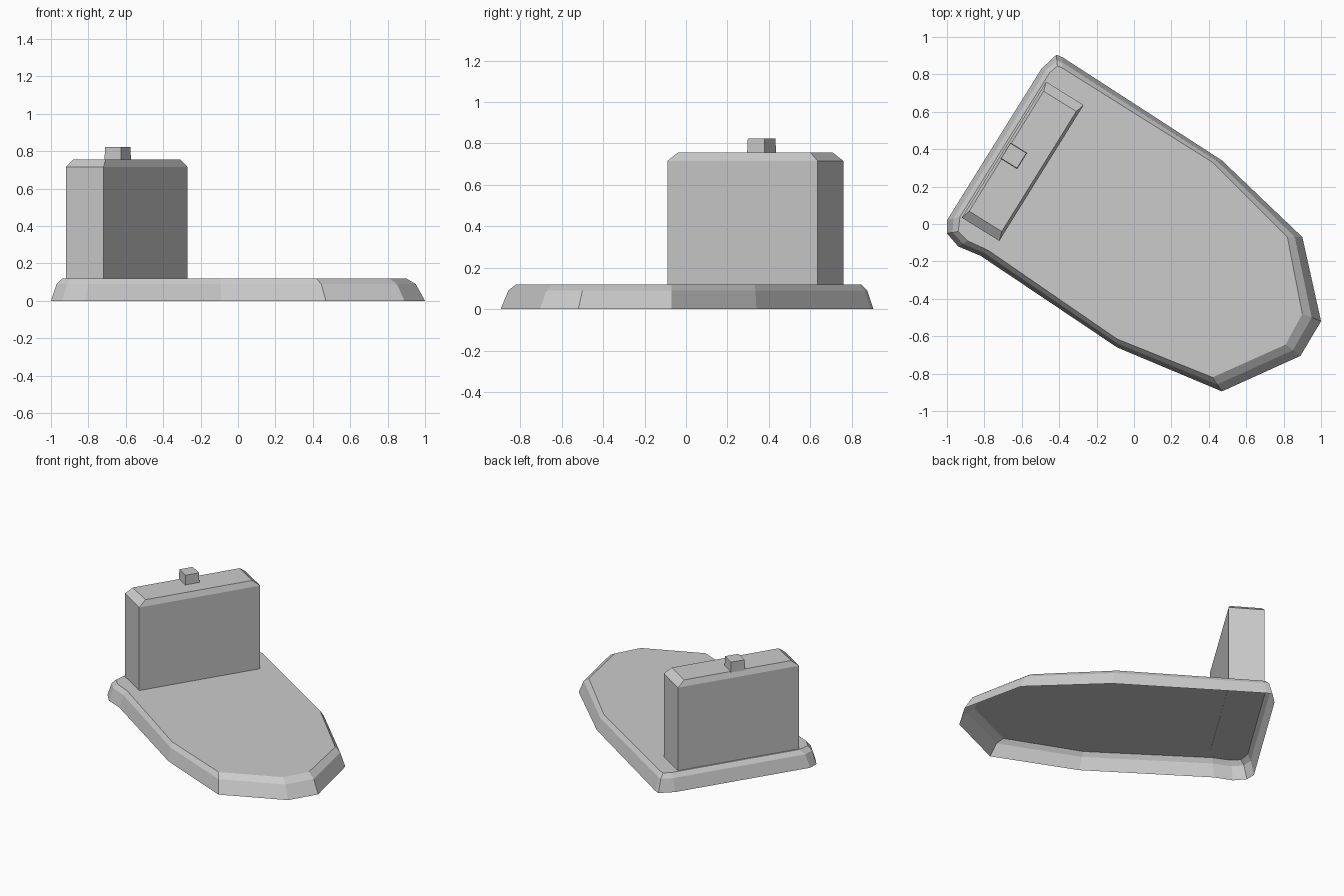
import bpy
from mathutils import Vector

if "Cube" in bpy.data.objects:
    bpy.data.objects.remove(bpy.data.objects["Cube"])


def loft(name, rings, bottom=True):
    """Skin counter-clockwise rings of (x, y, z) points, capping the top."""
    n = len(rings[0])
    verts = [p for ring in rings for p in ring]
    faces = [(r * n + i, r * n + (i + 1) % n, (r + 1) * n + (i + 1) % n, (r + 1) * n + i)
             for r in range(len(rings) - 1) for i in range(n)]
    faces.append(tuple(range((len(rings) - 1) * n, len(rings) * n)))
    if bottom:
        faces.append(tuple(reversed(range(n))))
    mesh = bpy.data.meshes.new(name)
    mesh.from_pydata(verts, [], faces)
    mesh.update()
    obj = bpy.data.objects.new(name, mesh)
    bpy.context.collection.objects.link(obj)
    return obj


# Axes of the turned upright block
along = Vector((0.45, 0.725)).normalized()
across = Vector((along.y, -along.x))


def rect(centre, length, depth, z):
    c = Vector(centre)
    signs = ((-1, -1), (-1, 1), (1, 1), (1, -1))
    return [(*(c + along * a * length / 2 + across * b * depth / 2), z) for a, b in signs]


# Shallow base shell, open underneath, with a two-step sloping rim
outer = [(-.415, .905), (-.495, .83), (-1, .02), (-1, -.05), (-.94, -.12),
         (-.82, -.17), (-.09, -.66), (.47, -.895), (.89, -.705), (1, -.52),
         (.9, -.07), (.47, .34), (-.38, .89)]
inner = [(-.41, .845), (-.45, .81), (-.93, .04), (-.94, -.04), (-.89, -.09),
         (-.78, -.14), (-.09, -.615), (.42, -.82), (.81, -.645), (.9, -.48),
         (.82, -.07), (.42, .33), (-.385, .835)]
steps = ((0, 0), (.5, .09), (1, .12))
loft("base", [[(*Vector(o).lerp(Vector(i), t), z) for o, i in zip(outer, inner)]
              for t, z in steps], bottom=False)

# Upright block with bevelled top edges
mid = (-.595, .335)
loft("upright_block", [rect(mid, .855, .236, .117),
                       rect(mid, .855, .236, .715),
                       rect(mid, .755, .205, .755)])

# Small button on top
loft("top_button", [rect((-.643, .365), .1, .105, .75),
                    rect((-.643, .365), .095, .1, .823)])
